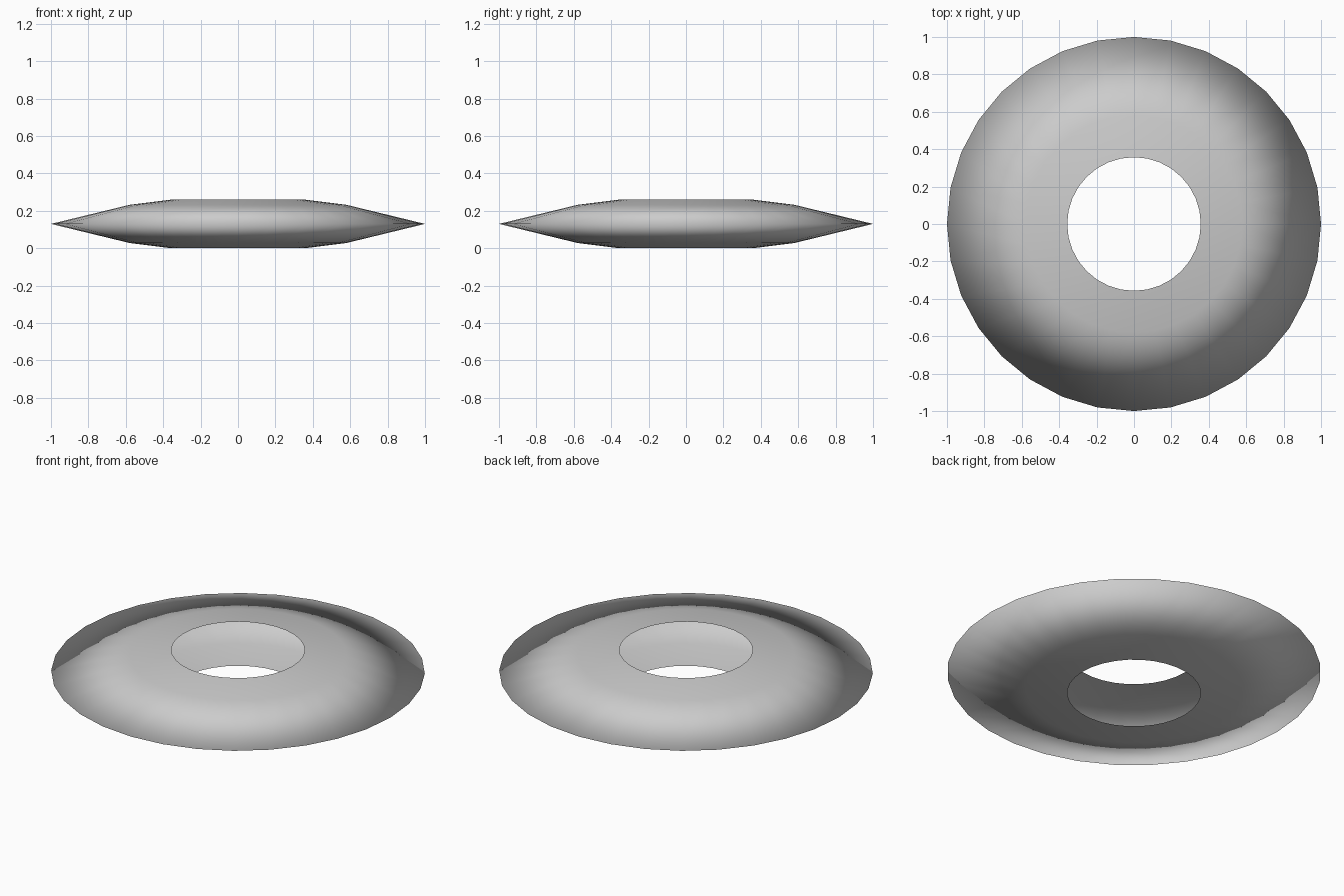
import bpy, bmesh, math

if "Cube" in bpy.data.objects:
    bpy.data.objects.remove(bpy.data.objects["Cube"])

SIDES = 32
# Lens-shaped half section (radius, height), open at the central hole
PROFILE = [(0.357, 0.0), (0.58, 0.028), (1.0, 0.13), (0.58, 0.232), (0.357, 0.26)]

# Hollow ring shell: revolve the section around z
bm = bmesh.new()
rings = []
for r, z in PROFILE:
    rings.append([bm.verts.new((r * math.cos(2 * math.pi * i / SIDES),
                                r * math.sin(2 * math.pi * i / SIDES), z))
                  for i in range(SIDES)])
for low, high in zip(rings, rings[1:]):
    for i in range(SIDES):
        j = (i + 1) % SIDES
        face = bm.faces.new((low[i], low[j], high[j], high[i]))
        face.smooth = True

mesh = bpy.data.meshes.new("ring_shell")
bm.to_mesh(mesh)
bm.free()
ring = bpy.data.objects.new("ring_shell", mesh)
bpy.context.collection.objects.link(ring)
